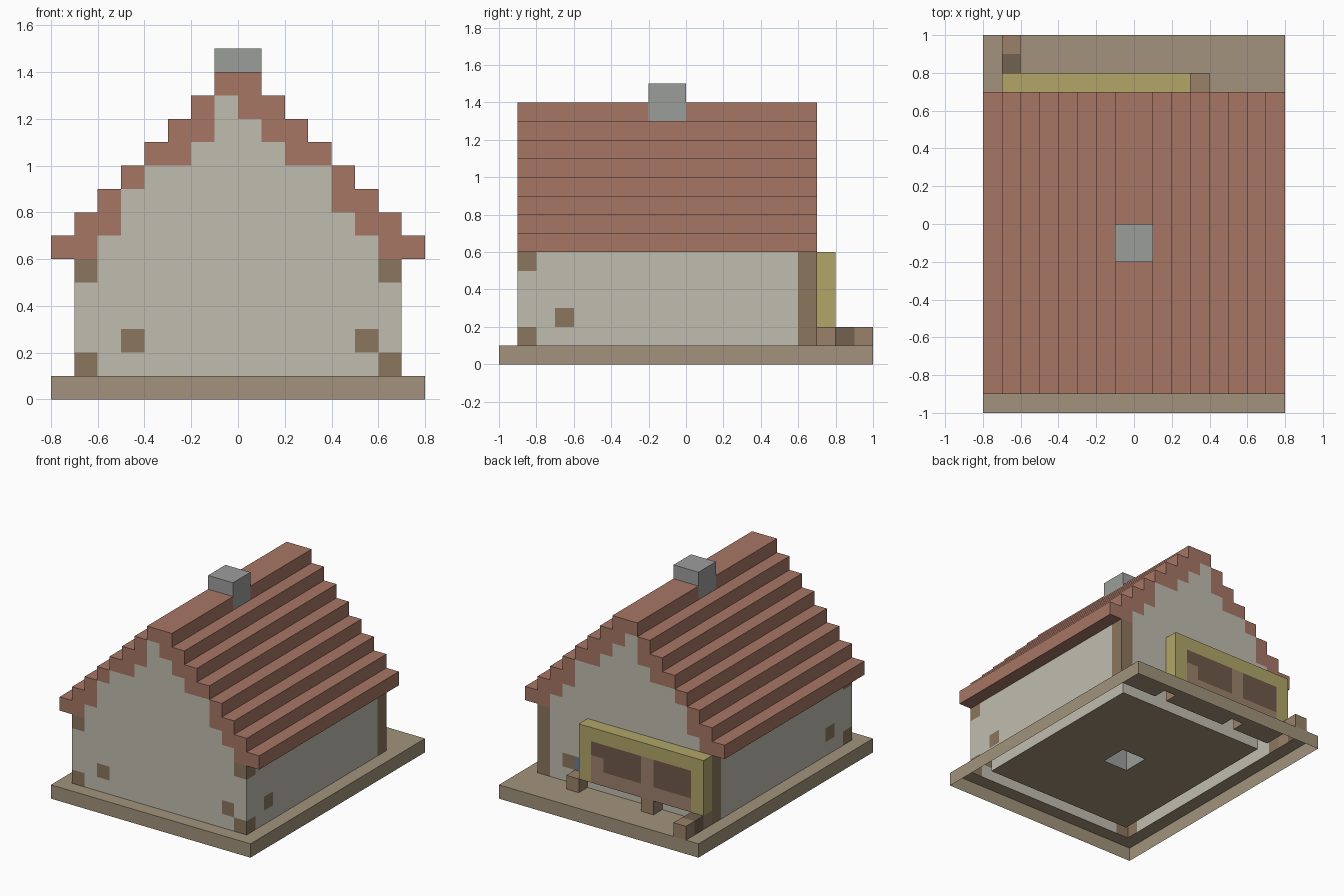
import bpy, bmesh
from mathutils import Vector

if "Cube" in bpy.data.objects:
    bpy.data.objects.remove(bpy.data.objects["Cube"])

S = 0.1           # block size
cells = {}        # (x, y, z) block index -> part name


def fill(part, xs, ys, zs):
    """Fill a half-open box of blocks; later fills repaint earlier ones."""
    for x in range(*xs):
        for y in range(*ys):
            for z in range(*zs):
                cells[x, y, z] = part


# Base slab
fill("base", (-8, 8), (-10, 10), (0, 1))

# Side walls
for x in (-7, 6):
    fill("walls", (x, x + 1), (-9, 7), (1, 6))

# Gable walls, stepped to follow the roof (top heights from centre outwards)
LEFT = [13, 11, 10, 10, 9, 7, 6]
RIGHT = [12, 11, 10, 10, 8, 7, 6]

# Stepped roof, two blocks deep, over the whole house
for i in range(8):
    for x in (i, -1 - i):
        fill("roof", (x, x + 1), (-9, 7), (max(6, 12 - i), 14 - i))
for i in range(7):
    for x, top in ((i, RIGHT[i]), (-1 - i, LEFT[i])):
        for y in (-9, 6):
            fill("walls", (x, x + 1), (y, y + 1), (1, top))
            fill("roof", (x, x + 1), (y, y + 1), (top, 14 - i))

# Exposed timber: full back corner posts, stub front posts, single blocks
for x in (-7, 6):
    fill("timber", (x, x + 1), (6, 7), (1, 6))
    for z in (1, 5):
        fill("timber", (x, x + 1), (-9, -8), (z, z + 1))
    fill("timber", (x, x + 1), (-7, -6), (2, 3))
for x in (-5, 5):
    fill("timber", (x, x + 1), (-9, -8), (2, 3))
fill("timber", (4, 5), (6, 7), (2, 3))
fill("window", (3, 4), (6, 7), (2, 3))

# Chimney column from floor to above the ridge
fill("chimney", (-1, 1), (-2, 0), (1, 15))

# Back board: yellow frame with painted planks
fill("board_frame", (-7, 3), (7, 8), (2, 6))
fill("board_planks", (-6, 2), (7, 8), (2, 5))
fill("board_panels", (-6, -3), (7, 8), (3, 5))
fill("board_panels", (-2, 1), (7, 8), (3, 5))
fill("board_panels", (1, 2), (7, 8), (4, 5))

# Blocks holding the board up
fill("board_feet", (3, 4), (7, 8), (1, 2))
fill("board_feet", (-3, -2), (7, 8), (1, 2))
fill("board_feet", (-7, -6), (7, 10), (1, 2))
fill("dark_block", (-7, -6), (8, 9), (1, 2))

COLORS = {
    "base": (0.36, 0.29, 0.20), "walls": (0.53, 0.51, 0.43),
    "roof": (0.38, 0.18, 0.13), "timber": (0.26, 0.18, 0.11),
    "window": (0.12, 0.22, 0.33), "chimney": (0.33, 0.34, 0.33),
    "board_frame": (0.44, 0.38, 0.14), "board_planks": (0.33, 0.22, 0.15),
    "board_panels": (0.16, 0.10, 0.07), "board_feet": (0.32, 0.22, 0.14),
    "dark_block": (0.17, 0.12, 0.08),
}


def build(part):
    """Mesh of one part: only faces that border empty space, open underneath."""
    bm = bmesh.new()
    for cell in [c for c, p in cells.items() if p == part]:
        centre = Vector(cell) + Vector((0.5, 0.5, 0.5))
        for axis in range(3):
            for sign in (-1, 1):
                n = Vector((0, 0, 0))
                n[axis] = sign
                other = tuple(int(cell[k] + n[k]) for k in range(3))
                if other in cells or other[2] < 0:
                    continue
                u = Vector((0, 0, 0))
                u[(axis + 1) % 3] = 0.5
                v = n.cross(u)
                mid = centre + n * 0.5
                bm.faces.new([bm.verts.new((mid + a * u + b * v) * S)
                              for a, b in ((-1, -1), (1, -1), (1, 1), (-1, 1))])
    bmesh.ops.remove_doubles(bm, verts=bm.verts, dist=0.001)
    mesh = bpy.data.meshes.new(part)
    bm.to_mesh(mesh)
    bm.free()
    mat = bpy.data.materials.new(part)
    mat.diffuse_color = (*COLORS[part], 1)
    mat.use_nodes = True
    mat.node_tree.nodes["Principled BSDF"].inputs["Base Color"].default_value = mat.diffuse_color
    mesh.materials.append(mat)
    bpy.context.collection.objects.link(bpy.data.objects.new(part, mesh))


for part in COLORS:
    build(part)
